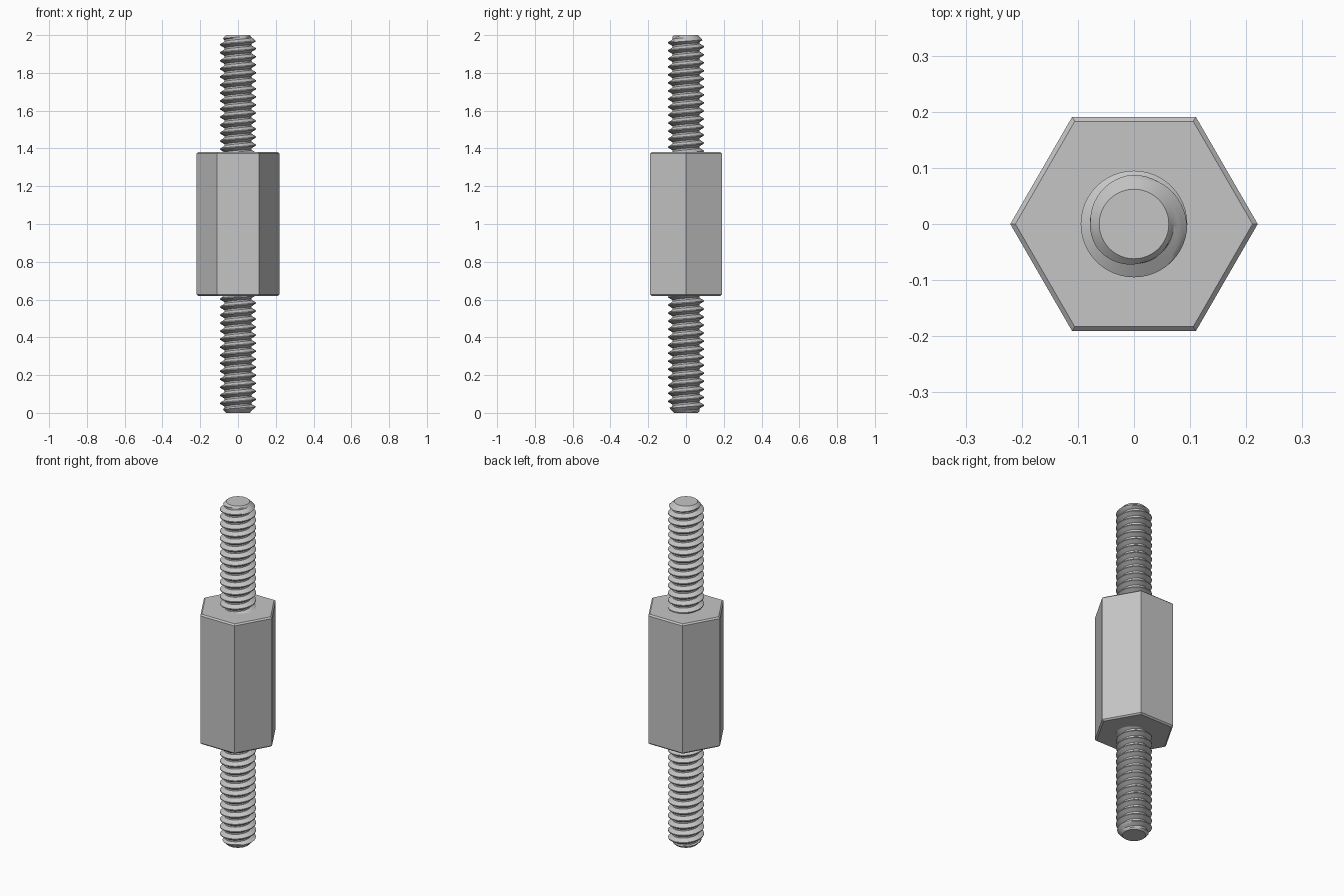
import bpy, bmesh, math
from mathutils import Matrix

cube = bpy.data.objects.get("Cube")
if cube:
    bpy.data.objects.remove(cube, do_unlink=True)

steel = bpy.data.materials.new("grey steel")
steel.use_nodes = True
grey = (0.56, 0.56, 0.56, 1)
steel.diffuse_color = grey
steel.node_tree.nodes["Principled BSDF"].inputs["Base Color"].default_value = grey

BODY_LOW, BODY_HIGH = 0.62, 1.38
CREST, ROOT, TIP = 0.095, 0.071, 0.062
PITCH, SIDES, SUNK = 0.0425, 48, 0.03


def add_object(name, bm, smooth=False):
    mesh = bpy.data.meshes.new(name)
    bm.normal_update()
    bm.to_mesh(mesh)
    bm.free()
    mesh.materials.append(steel)
    obj = bpy.data.objects.new(name, mesh)
    bpy.context.collection.objects.link(obj)
    if smooth:
        bpy.ops.object.select_all(action='DESELECT')
        obj.select_set(True)
        bpy.context.view_layer.objects.active = obj
        bpy.ops.object.shade_smooth_by_angle(angle=math.radians(30))
    return obj


# Hexagonal body with corners on the x axis and chamfered rims
bm = bmesh.new()
height = BODY_HIGH - BODY_LOW
place = Matrix.Translation((0, 0, (BODY_LOW + BODY_HIGH) / 2)) @ Matrix.Rotation(math.radians(30), 4, 'Z')
bmesh.ops.create_cone(bm, cap_ends=True, segments=6, radius1=0.2205,
                      radius2=0.2205, depth=height)
# Turn until a corner lies on the x axis
corner = max(bm.verts, key=lambda v: v.co.x)
if abs(corner.co.y) < 0.01:
    place = Matrix.Translation((0, 0, (BODY_LOW + BODY_HIGH) / 2))
bm.transform(place)
rims = [e for e in bm.edges if abs(e.verts[0].co.z - e.verts[1].co.z) < 0.01]
bmesh.ops.bevel(bm, geom=rims, offset=0.008, segments=1, affect='EDGES')
add_object("hex_body", bm)


def thread_radius(u):
    """Radius across one pitch: root flat, flank, crest flat, flank."""
    rise = min(max((u - 0.2) / 0.34, 0), 1)
    fall = min(max((u - 0.66) / 0.34, 0), 1)
    return ROOT + (CREST - ROOT) * (rise - fall)


# Row positions across one pitch, with extra rows on the flanks
ROWS = [0, 0.2, 0.31, 0.43, 0.54, 0.66, 0.77, 0.89]


def threaded_stud(name, length, matrix):
    """Helical stud along +z, sunk into the body, with a chamfered tip."""
    bm = bmesh.new()
    turns = math.ceil((length + SUNK) / PITCH) + 4
    grid = []
    for t in range(turns):
        for u in ROWS:
            ring = []
            for i in range(SIDES):
                z = (t - 2 + u + i / SIDES) * PITCH - SUNK
                r = thread_radius(u) if z > -SUNK else ROOT
                z = min(max(z, -SUNK), length)
                r = min(r, TIP + length - z)
                a = math.tau * i / SIDES
                ring.append(bm.verts.new((r * math.cos(a), r * math.sin(a), z)))
            grid.append(ring)
    n = len(ROWS)
    for j in range(len(grid) - 1):
        for i in range(SIDES):
            if i < SIDES - 1:
                right, above = grid[j][i + 1], grid[j + 1][i + 1]
            elif j + 1 + n < len(grid):
                # The seam joins the start of the next turn
                right, above = grid[j + n][0], grid[j + 1 + n][0]
            else:
                continue
            bm.faces.new((grid[j][i], right, above, grid[j + 1][i]))
    # Collapse the surplus turns into the end circles and close them
    bmesh.ops.remove_doubles(bm, verts=bm.verts, dist=0.00005)
    loose = [e for e in bm.edges if not e.link_faces]
    bmesh.ops.delete(bm, geom=loose, context='EDGES')
    for end in (-SUNK, length):
        circle = [v for v in bm.verts if abs(v.co.z - end) < 0.00002]
        circle.sort(key=lambda v: math.atan2(v.co.y, v.co.x))
        bm.faces.new(circle if end > 0 else circle[::-1])
    bm.transform(matrix)
    add_object(name, bm, smooth=True)


threaded_stud("upper_stud", 2 - BODY_HIGH, Matrix.Translation((0, 0, BODY_HIGH)))
threaded_stud("lower_stud", BODY_LOW,
              Matrix.Translation((0, 0, BODY_LOW)) @ Matrix.Rotation(math.pi, 4, 'X'))
